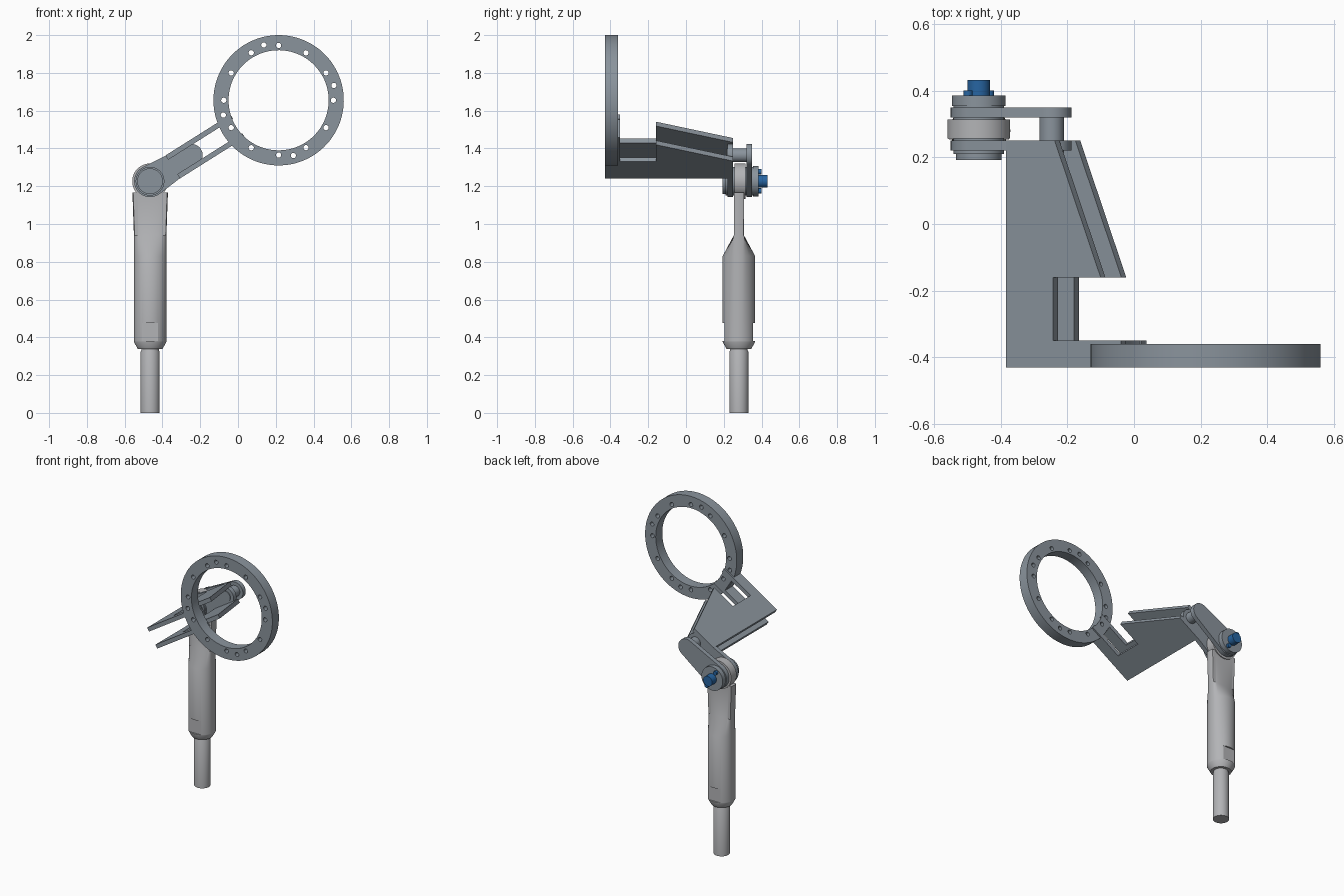
import bpy, bmesh
from math import sin, cos, pi, radians, acos
from mathutils import Vector

if "Cube" in bpy.data.objects:
    bpy.data.objects.remove(bpy.data.objects["Cube"])

A = radians(32.2)          # tilt of the arm
RING = (0.215, 1.655)      # ring centre in x, z
MX, MY = -0.465, 0.28      # mast axis
PIVOT_U, POST_U = -0.8045, -0.546


# arm frame: u along the arm (0 at ring centre), v across it, y is world y
def arm(u, v, y):
    return Vector((RING[0] + u * cos(A) - v * sin(A), y, RING[1] + u * sin(A) + v * cos(A)))


def side(y, z, x):
    return Vector((x, y, z))


def arm_plan(u, y, v):
    return arm(u, v, y)


def circle(u, v, r, n=48, start=0.0):
    return [(u + r * cos(start + 2 * pi * i / n), v + r * sin(start + 2 * pi * i / n)) for i in range(n)]


def material(name, *rgb):
    m = bpy.data.materials.new(name)
    m.diffuse_color = (*rgb, 1)
    m.use_nodes = True
    m.node_tree.nodes["Principled BSDF"].inputs["Base Color"].default_value = m.diffuse_color
    return m


steel = material("dark_steel", 0.255, 0.295, 0.335)
mast_grey = material("mast_grey", 0.45, 0.455, 0.47)
blue = material("blue", 0.02, 0.13, 0.36)


def finish(name, bm, mat):
    bmesh.ops.recalc_face_normals(bm, faces=bm.faces)
    me = bpy.data.meshes.new(name)
    bm.to_mesh(me)
    bm.free()
    me.materials.append(mat)
    ob = bpy.data.objects.new(name, me)
    bpy.context.collection.objects.link(ob)
    return ob


def add_prism(bm, pts, lo, hi, frame=arm):
    a = [bm.verts.new(frame(p, q, lo)) for p, q in pts]
    b = [bm.verts.new(frame(p, q, hi)) for p, q in pts]
    bm.faces.new(a)
    bm.faces.new(b[::-1])
    for i in range(len(pts)):
        j = (i + 1) % len(pts)
        bm.faces.new((a[i], b[i], b[j], a[j]))


def prism(name, pts, lo, hi, frame=arm, mat=steel):
    bm = bmesh.new()
    add_prism(bm, pts, lo, hi, frame)
    return finish(name, bm, mat)


# Stack of rings about the mast axis; each is (radius, z, limit of y half-depth)
def lathe(name, profile, n=64):
    bm = bmesh.new()
    rings = [[bm.verts.new((MX + x, MY + max(-lim, min(lim, y)), z)) for x, y in circle(0, 0, r, n)]
             for r, z, lim in profile]
    bm.faces.new(rings[0])
    bm.faces.new(rings[-1])
    for a, b in zip(rings, rings[1:]):
        for i in range(n):
            j = (i + 1) % n
            bm.faces.new((a[i], a[j], b[j], b[i]))
    return finish(name, bm, mast_grey)


def boolean(ob, cutter, op='DIFFERENCE'):
    m = ob.modifiers.new(op, 'BOOLEAN')
    m.object, m.operation, m.solver = cutter, op, 'EXACT'
    bpy.context.view_layer.objects.active = ob
    bpy.ops.object.modifier_apply(modifier=m.name)


def discard(ob):
    bpy.data.objects.remove(ob, do_unlink=True)


# Ring, its mounting tab, and the bolt holes through both
ring = prism("ring", circle(0, 0, 0.345, 96), -0.43, -0.36)
tab = prism("ring_tab", [(-0.34, -0.072), (-0.24, -0.072), (-0.24, 0.072), (-0.34, 0.072)], -0.36, -0.35)
bore = prism("bore_cutter", circle(0, 0, 0.265, 96), -0.5, -0.3)
bm = bmesh.new()
holes = [(0.29, 30 * i) for i in range(12)] + [(0.303, 15 + 90 * i) for i in range(4)]
for r, deg in holes:
    t = radians(deg) - A
    add_prism(bm, circle(r * cos(t), r * sin(t), 0.014, 16), -0.5, -0.3)
cutter = finish("hole_cutter", bm, steel)
for ob in (ring, tab):
    boolean(ob, bore)
    boolean(ob, cutter)
discard(bore)
discard(cutter)

# Pair of notched bracket plates
outline = [(-0.662, -0.43), (-0.335, -0.43), (-0.335, -0.36), (-0.256, -0.36), (-0.256, -0.35),
           (-0.495, -0.35), (-0.495, -0.16), (-0.327, -0.16), (-0.49, 0.25), (-0.662, 0.25)]
prism("bracket_plate_upper", outline, 0.045, 0.072, arm_plan)
prism("bracket_plate_lower", outline, -0.072, -0.045, arm_plan)


# Tapered links with rounded ends
def link_outline(u1, r1, u2, r2, n=24):
    t = acos((r1 - r2) / (u2 - u1))
    big = [t + (2 * pi - 2 * t) * i / n for i in range(n + 1)]
    small = [-t + 2 * t * i / n for i in range(n + 1)]
    return ([(u1 + r1 * cos(a), r1 * sin(a)) for a in big]
            + [(u2 + r2 * cos(a), r2 * sin(a)) for a in small])


for name, lo, hi in (("front_link", 0.22, 0.25), ("back_link", 0.32, 0.35)):
    prism(name, link_outline(PIVOT_U, 0.084, POST_U, 0.06), lo, hi)
prism("link_post", circle(POST_U, 0, 0.037), 0.215, 0.335)

# Pivot stack along y
for name, r, lo, hi, mat in (("front_cap", 0.068, 0.192, 0.22, steel),
                             ("pivot_pin", 0.076, 0.21, 0.36, steel),
                             ("mast_eye", 0.094, 0.256, 0.314, mast_grey),
                             ("back_washer", 0.08, 0.354, 0.385, steel)):
    prism(name, circle(PIVOT_U, 0, r, 64), lo, hi, mat=mat)

# Blue pivot bolt and its two locking screws
prism("pivot_bolt", circle(PIVOT_U, 0, 0.034, 32), 0.38, 0.432, mat=blue)
for s, name in ((1, "upper"), (-1, "lower")):
    prism(name + "_lock_screw", circle(PIVOT_U, 0.06 * s, 0.014, 16), 0.38, 0.401, mat=blue)

# Mast: round body blending into a flat blade, with wrench flats near the foot
mast = lathe("mast_body", [(0.086, 0.38, 1), (0.086, 0.83, 1), (0.086, 0.94, 0.027), (0.094, 1.167, 0.027)])
flats = [(0.075, 0.37), (0.075, 0.475), (0.1, 0.475), (0.1, 1.2)]
trim = [(MY + y, z) for y, z in flats] + [(MY - y, z) for y, z in flats[::-1]]
trimmer = prism("trim_cutter", trim, MX - 0.2, MX + 0.2, side, mast_grey)
boolean(mast, trimmer, 'INTERSECT')
discard(trimmer)
lathe("mast_collar", [(0.065, 0.338, 1), (0.086, 0.376, 1), (0.086, 0.381, 1)])
lathe("mast_rod", [(0.05, 0, 1), (0.05, 0.325, 1), (0.046, 0.332, 1), (0.046, 0.345, 1)])

# Smooth round surfaces, keep edges sharp
bpy.ops.object.select_all(action='SELECT')
bpy.context.view_layer.objects.active = mast
bpy.ops.object.shade_smooth_by_angle(angle=radians(30))
